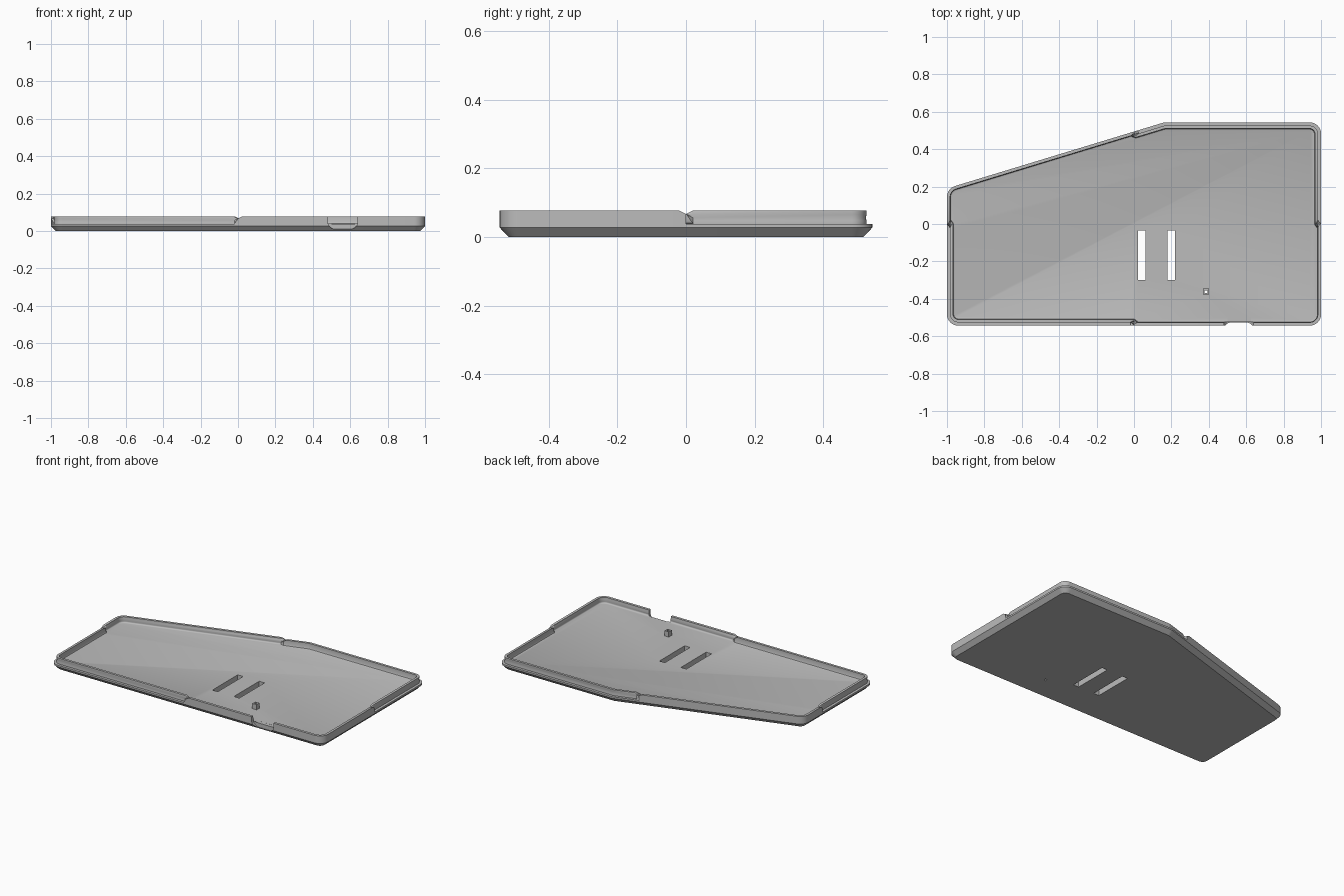
import bpy, bmesh, math
from mathutils import Vector

cube = bpy.data.objects.get("Cube")
if cube:
    bpy.data.objects.remove(cube, do_unlink=True)

grey = bpy.data.materials.new("plain grey")
grey.use_nodes = True
grey.diffuse_color = (0.5, 0.5, 0.5, 1)
grey.node_tree.nodes["Principled BSDF"].inputs["Base Color"].default_value = grey.diffuse_color

TOP, STEP, FLOOR = 0.077, 0.038, 0.038
RADIUS = 0.06


def make_object(name, bm):
    bmesh.ops.recalc_face_normals(bm, faces=bm.faces)
    mesh = bpy.data.meshes.new(name)
    bm.to_mesh(mesh)
    bm.free()
    mesh.materials.append(grey)
    obj = bpy.data.objects.new(name, mesh)
    bpy.context.collection.objects.link(obj)
    return obj


def prism(name, profile, y0, y1):
    """Extrude an x-z outline along y."""
    bm = bmesh.new()
    face = bm.faces.new([bm.verts.new((x, y0, z)) for x, z in profile])
    new = bmesh.ops.extrude_face_region(bm, geom=[face])["geom"]
    bmesh.ops.translate(bm, vec=(0, y1 - y0, 0),
                        verts=[v for v in new if isinstance(v, bmesh.types.BMVert)])
    return make_object(name, bm)


def box(name, x0, x1, y0, y1, z0, z1):
    return prism(name, [(x0, z0), (x1, z0), (x1, z1), (x0, z1)], y0, y1)


def cut(target, cutter):
    mod = target.modifiers.new("cut", 'BOOLEAN')
    mod.operation = 'DIFFERENCE'
    mod.solver = 'EXACT'
    mod.object = cutter
    cutter.hide_render = True
    bpy.context.view_layer.objects.active = target
    bpy.ops.object.modifier_apply(modifier=mod.name)
    bpy.data.objects.remove(cutter, do_unlink=True)


# Rounded outline as (point, outward normal) samples
corners = [Vector(c) for c in
           [(-1, -0.543), (1, -0.543), (1, 0.543), (0.16, 0.543), (-1, 0.19)]]


def edge_normal(a, b):
    d = (b - a).normalized()
    return Vector((d.y, -d.x))


outline = []
for i, corner in enumerate(corners):
    following = corners[(i + 1) % len(corners)]
    n1 = edge_normal(corners[i - 1], corner)
    n2 = edge_normal(corner, following)
    centre = corner - RADIUS * (n1 + n2) / (1 + n1.dot(n2))
    turn = n1.angle(n2)
    start = math.atan2(n1.y, n1.x)
    steps = max(3, round(turn / 0.2))
    for k in range(steps + 1):
        a = start + turn * k / steps
        n = Vector((math.cos(a), math.sin(a)))
        outline.append((centre + RADIUS * n, n))
    # extra samples where the lip changes sides, at each axis crossing
    for axis in (0, 1):
        if corner[axis] * following[axis] < 0:
            way = math.copysign(1, following[axis] - corner[axis])
            for offset in (-0.02, 0, 0.02):
                t = (offset * way - corner[axis]) / (following[axis] - corner[axis])
                outline.append((corner.lerp(following, t), n2))

# Wall sections as (inset, height), outside to inside, with a fillet to the floor
base = [(0.026, 0), (0, 0.027), (0, STEP)]
groove = [(0.017, 0.047), (0.019, 0.056), (0.017, 0.065)]
fillet = [(0.033, 0.048), (0.036, 0.041), (0.043, FLOOR)]
inner_lip = base + [(0.017, STEP)] + groove + [(0.017, TOP), (0.033, TOP)] + fillet
outer_lip = base + [(0, TOP), (0.017, TOP)] + groove[::-1] + [
    (0.0175, 0.044), (0.019, 0.041), (0.022, 0.039), (0.028, FLOOR)]
change = base + [(0.033 * k / 5, 0.067) for k in range(6)] + fillet


def section(p):
    if min(abs(p.x), abs(p.y)) < 0.001:
        return change
    return inner_lip if p.x * p.y > 0 else outer_lip


# Tray: sweep the section around the outline and cap the floor
bm = bmesh.new()
columns = []
for p, n in outline:
    columns.append([bm.verts.new((*(p - n * inset), z)) for inset, z in section(p)])
for i, col in enumerate(columns):
    nxt = columns[(i + 1) % len(columns)]
    for j in range(len(col) - 1):
        bm.faces.new((col[j], nxt[j], nxt[j + 1], col[j + 1]))
bm.faces.new([c[0] for c in columns])
bm.faces.new([c[-1] for c in columns])
tray = make_object("case_tray", bm)

# Strap slots through the floor
for x in (0.042, 0.2):
    cut(tray, box("slot_cutter", x - 0.02, x + 0.02, -0.3, -0.035, -0.1, 0.2))

# Plug recess with rounded lower corners, and the opening behind it
recess = [(0.64, 0.12), (0.48, 0.12)]
for cx, a0 in ((0.52, math.pi), (0.60, 1.5 * math.pi)):
    for k in range(7):
        a = a0 + k * math.pi / 12
        recess.append((cx + 0.04 * math.cos(a), 0.05 + 0.04 * math.sin(a)))
cut(tray, prism("recess_cutter", recess, -0.6, -0.523))
cut(tray, box("opening_cutter", 0.5, 0.625, -0.6, -0.5, 0.0375, 0.12))

# Hollow button post standing on the floor
PX, PY = 0.385, -0.362
post = box("button_post", PX - 0.016, PX + 0.016, PY - 0.016, PY + 0.016, FLOOR - 0.005, 0.072)
for part in (tray, post):
    cut(part, box("hole_cutter", PX - 0.007, PX + 0.007, PY - 0.007, PY + 0.007, -0.1, 0.2))

# Smooth the rounded corners and fillets, keep edges sharp
for part in (tray, post):
    bpy.ops.object.select_all(action='DESELECT')
    part.select_set(True)
    bpy.context.view_layer.objects.active = part
    bpy.ops.object.shade_smooth_by_angle(angle=math.radians(35))
